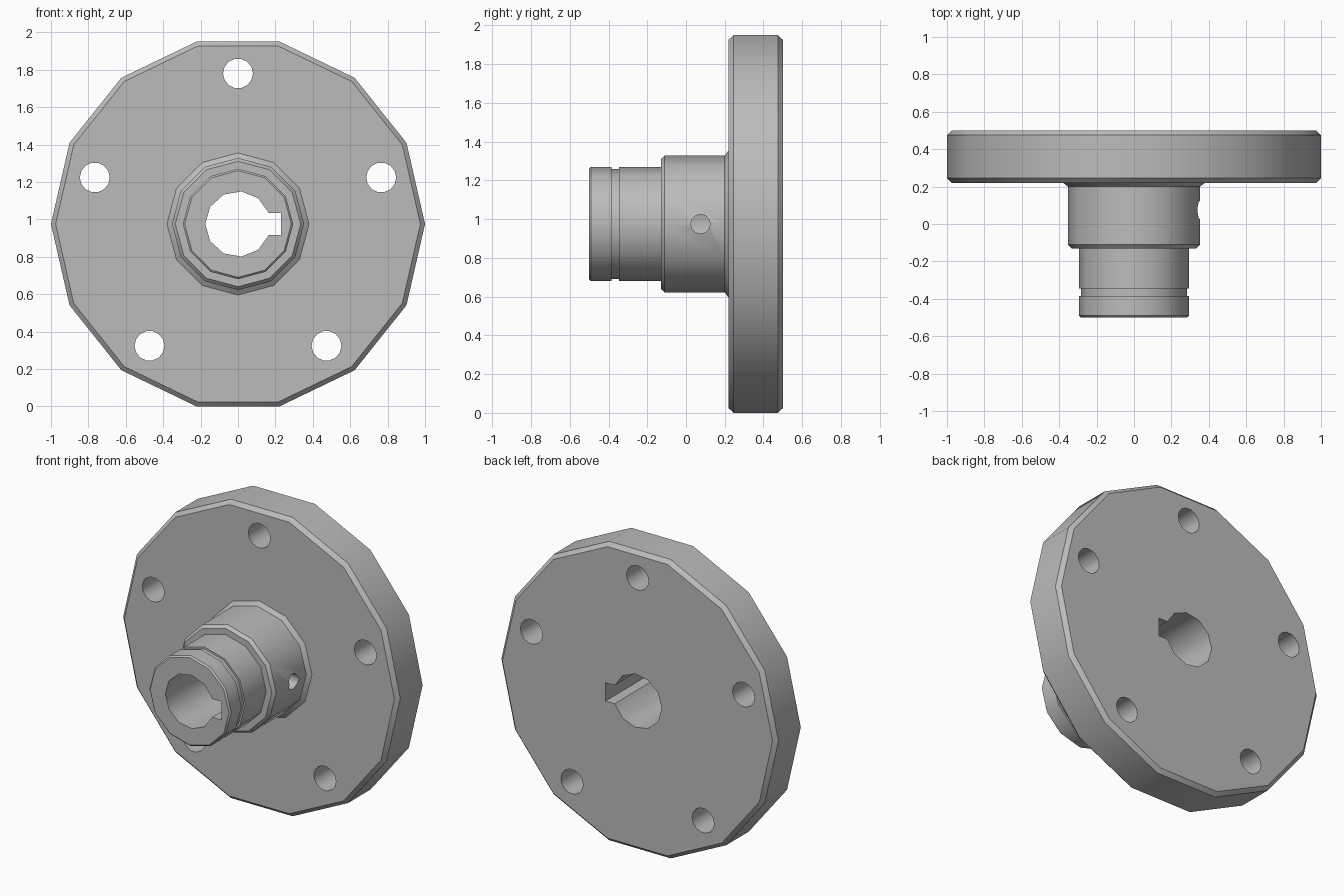
import bpy
import bmesh
from math import sin, cos, pi, radians
from mathutils import Matrix, Vector

cube = bpy.data.objects.get("Cube")
if cube:
    bpy.data.objects.remove(cube)

AXIS_Z = 0.975  # height of the turning axis

steel = bpy.data.materials.new("grey_steel")
steel.use_nodes = True
grey = (0.5, 0.5, 0.5, 1)
steel.diffuse_color = grey
steel.node_tree.nodes["Principled BSDF"].inputs["Base Color"].default_value = grey


def loft(name, rings):
    """Join rings of points with side faces and cap both ends."""
    bm = bmesh.new()
    loops = [[bm.verts.new(p) for p in ring] for ring in rings]
    n = len(loops[0])
    for a, b in zip(loops, loops[1:]):
        for i in range(n):
            j = (i + 1) % n
            bm.faces.new((a[i], a[j], b[j], b[i]))
    bm.faces.new(loops[0])
    bm.faces.new(loops[-1])
    bmesh.ops.recalc_face_normals(bm, faces=bm.faces)
    mesh = bpy.data.meshes.new(name)
    bm.to_mesh(mesh)
    bm.free()
    mesh.materials.append(steel)
    obj = bpy.data.objects.new(name, mesh)
    bpy.context.collection.objects.link(obj)
    return obj


def turned(name, profile, sides, x=0, z=AXIS_Z):
    """Turn a (y, radius) profile about an axis along y."""
    angles = [2 * pi * i / sides for i in range(sides)]
    return loft(name, [[(x + r * cos(a), y, z + r * sin(a)) for a in angles]
                       for y, r in profile])


def cut(obj, cutter):
    mod = obj.modifiers.new("cut", "BOOLEAN")
    mod.operation = "DIFFERENCE"
    mod.solver = "EXACT"
    mod.object = cutter
    bpy.context.view_layer.objects.active = obj
    bpy.ops.object.modifier_apply(modifier=mod.name)


# Chamfered disc, and the stepped hub with groove and flared foot
flange = turned("flange", [(0.22, 0.975), (0.245, 1), (0.475, 1), (0.5, 0.975)], 14)
hub = turned("hub", [(-0.5, 0.285), (-0.49, 0.295), (-0.385, 0.295),
                     (-0.385, 0.283), (-0.345, 0.283), (-0.345, 0.295),
                     (-0.13, 0.295), (-0.13, 0.335), (-0.11, 0.353),
                     (0.2, 0.353), (0.22, 0.38)], 12)

# Bore with keyway
outline = [(0.175 * cos(radians(a)), 0.175 * sin(radians(a)))
           for a in range(20, 341, 32)]
outline += [(0.23, outline[-1][1]), (0.23, outline[0][1])]
bore = loft("bore_cutter", [[(x, y, AXIS_Z + z) for x, z in outline] for y in (-1, 1)])
cut(flange, bore)
cut(hub, bore)
cutters = [bore]

# Five bolt holes
for i in range(5):
    a = pi / 2 + i * 2 * pi / 5
    hole = turned("bolt_hole_cutter", [(0, 0.08), (1, 0.08)], 14,
                  0.805 * cos(a), AXIS_Z + 0.805 * sin(a))
    cut(flange, hole)
    cutters.append(hole)

# Set screw hole through the hub wall into the keyway
screw = turned("screw_hole_cutter", [(0.2, 0.05), (0.5, 0.05)], 12, 0, 0)
screw.data.transform(Matrix.Translation(Vector((0, 0.075, AXIS_Z)))
                     @ Matrix.Rotation(-pi / 2, 4, "Z"))
cut(hub, screw)
cutters.append(screw)

for c in cutters:
    bpy.data.objects.remove(c)

# Smooth the turned sides, keep chamfers and rims sharp
bpy.ops.object.select_all(action="DESELECT")
for obj in (flange, hub):
    obj.select_set(True)
bpy.context.view_layer.objects.active = hub
bpy.ops.object.shade_smooth_by_angle(angle=radians(35))
